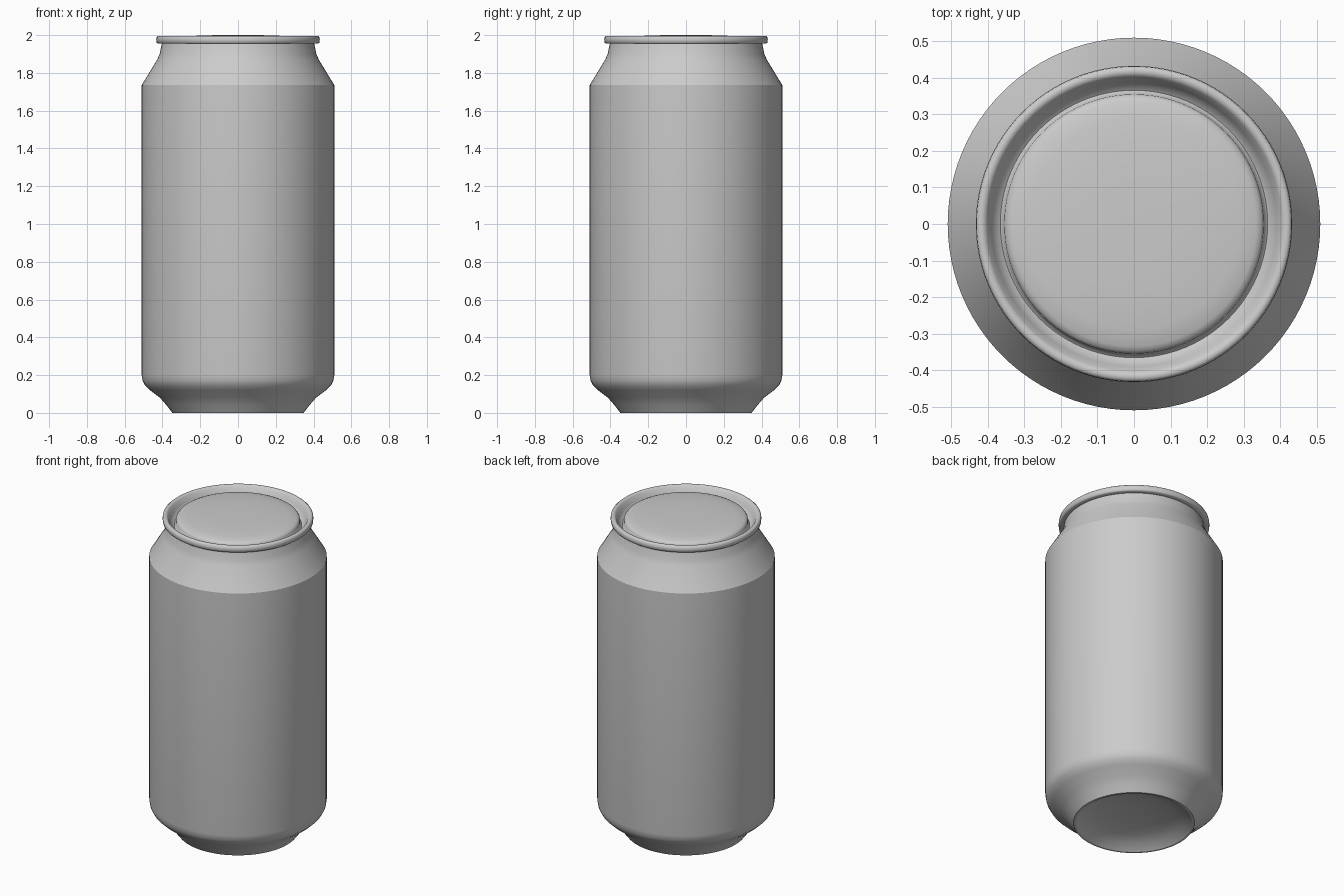
import bpy, bmesh, math

cube = bpy.data.objects.get("Cube")
if cube:
    bpy.data.objects.remove(cube, do_unlink=True)

SEGMENTS = 96

metal = bpy.data.materials.new("light_grey_metal")
metal.use_nodes = True
colour = (0.6, 0.6, 0.6, 1)
metal.diffuse_color = colour
metal.node_tree.nodes["Principled BSDF"].inputs["Base Color"].default_value = colour


def lathe(name, profile, angle=30):
    """Spin a (radius, height) profile around the z axis."""
    bm = bmesh.new()
    verts = [bm.verts.new((r, 0, z)) for r, z in profile]
    edges = [bm.edges.new(pair) for pair in zip(verts, verts[1:])]
    bmesh.ops.spin(bm, geom=verts + edges, cent=(0, 0, 0), axis=(0, 0, 1),
                   angle=math.tau, steps=SEGMENTS, use_duplicate=False)
    bmesh.ops.remove_doubles(bm, verts=bm.verts, dist=0.0002)
    bmesh.ops.recalc_face_normals(bm, faces=bm.faces)
    mesh = bpy.data.meshes.new(name)
    bm.to_mesh(mesh)
    bm.free()
    obj = bpy.data.objects.new(name, mesh)
    bpy.context.collection.objects.link(obj)
    mesh.materials.append(metal)
    bpy.ops.object.select_all(action="DESELECT")
    obj.select_set(True)
    bpy.context.view_layer.objects.active = obj
    bpy.ops.object.shade_smooth_by_angle(angle=math.radians(angle))
    return obj


# Hollow underside, tapered foot, straight wall, shoulder and neck
underside = [(0, 0.07), (0.12, 0.065), (0.22, 0.05), (0.29, 0.03), (0.335, 0)]
foot = [(0.348, 0), (0.378, 0.04), (0.413, 0.08), (0.466, 0.12),
        (0.492, 0.145), (0.505, 0.17), (0.51, 0.2)]
shoulder = [(0.51, 1.735), (0.428, 1.87), (0.415, 1.9), (0.402, 1.96)]
lathe("can_body", underside + foot + shoulder)

# Rolled rim, sloping groove and gently domed lid in one sheet
rim = [(0.4, 1.955), (0.424, 1.955), (0.431, 1.96), (0.433, 1.975),
       (0.431, 1.99), (0.424, 1.996), (0.412, 1.996), (0.403, 1.988)]
groove = [(0.39, 1.96), (0.378, 1.94), (0.366, 1.932), (0.358, 1.938)]
lid = [(0.355, 1.97), (0.348, 1.979), (0.335, 1.985), (0.29, 1.992),
       (0.2, 1.998), (0.1, 2), (0, 2)]
lathe("rim_and_lid", rim + groove + lid, angle=50)
